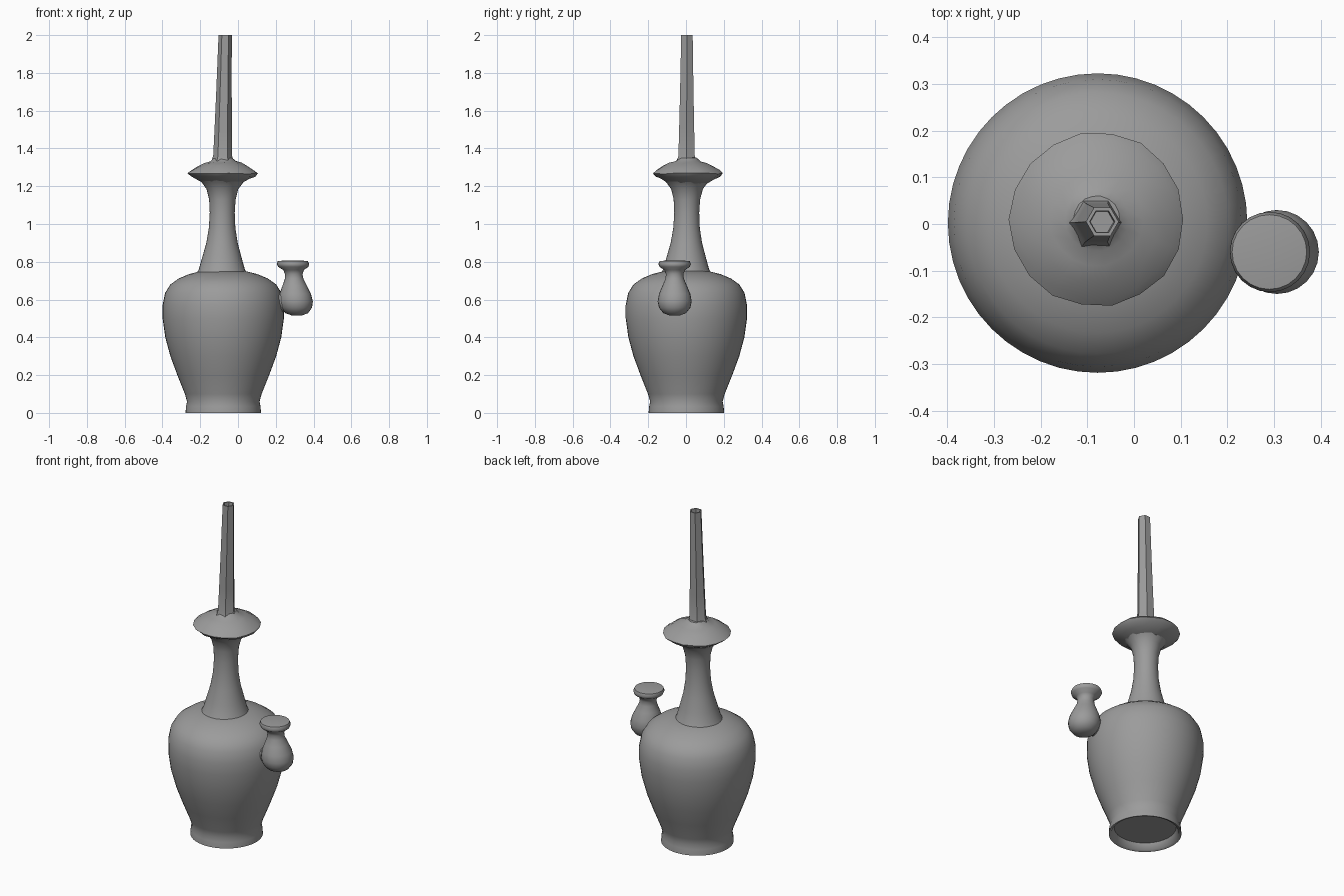
import bpy, math, random
from mathutils import Vector

random.seed(4)
cube = bpy.data.objects.get("Cube")
if cube:
    bpy.data.objects.remove(cube)

clay = bpy.data.materials.new("grey_clay")
clay.use_nodes = True
GREY = (0.33, 0.33, 0.33, 1)
clay.diffuse_color = GREY
clay.node_tree.nodes["Principled BSDF"].inputs["Base Color"].default_value = GREY


def lathe(name, profile, sides, base, lean=(0, 0), wobble=0.0, angle=50):
    """Revolve (radius, height) points; lean shifts the axis from first to last height."""
    lo = min(z for r, z in profile)
    span = max(z for r, z in profile) - lo
    verts, faces = [], []
    for r, z in profile:
        t = (z - lo) / span
        for i in range(sides):
            a = math.tau * i / sides
            rr = r * (1 + random.uniform(-wobble, wobble))
            verts.append((base[0] + lean[0] * t + rr * math.cos(a),
                          base[1] + lean[1] * t + rr * math.sin(a),
                          z + random.uniform(-wobble, wobble) * 0.2))
    for k in range(len(profile) - 1):
        for i in range(sides):
            j = (i + 1) % sides
            a, b = k * sides, (k + 1) * sides
            faces.append((a + i, a + j, b + j, b + i))
    faces.append(tuple(reversed(range(sides))))
    top = (len(profile) - 1) * sides
    faces.append(tuple(range(top, top + sides)))
    mesh = bpy.data.meshes.new(name)
    mesh.from_pydata(verts, [], faces)
    mesh.materials.append(clay)
    obj = bpy.data.objects.new(name, mesh)
    bpy.context.collection.objects.link(obj)
    bpy.ops.object.select_all(action="DESELECT")
    obj.select_set(True)
    bpy.context.view_layer.objects.active = obj
    bpy.ops.object.shade_smooth_by_angle(angle=math.radians(angle))
    return obj


AXIS = (-0.078, 0.002)

# Round-shouldered body with a recessed foot
lathe("body", [(0.17, 0.04), (0.185, 0.005), (0.2, 0), (0.197, 0.035), (0.192, 0.06),
               (0.203, 0.1), (0.243, 0.2), (0.28, 0.3), (0.307, 0.4), (0.321, 0.5),
               (0.321, 0.57), (0.308, 0.635), (0.28, 0.68), (0.235, 0.712),
               (0.18, 0.735), (0.12, 0.75)], 48, AXIS)

# Flared neck sitting on the shoulder
lathe("neck", [(0.135, 0.735), (0.122, 0.76), (0.105, 0.82), (0.083, 0.9), (0.07, 0.98),
               (0.066, 1.06), (0.07, 1.13), (0.084, 1.185), (0.11, 1.22), (0.13, 1.24)],
      32, (-0.086, 0.0), (0.004, 0.006))

# Wide flange with a thin, slightly uneven rim
lathe("flange", [(0.1, 1.215), (0.14, 1.238), (0.172, 1.252), (0.187, 1.268), (0.17, 1.283),
                 (0.135, 1.306), (0.1, 1.322), (0.068, 1.332), (0.05, 1.35)],
      18, (-0.08, 0.01), wobble=0.015, angle=40)

# Slim six-sided spout, open at the tip
lathe("spout", [(0.062, 1.325), (0.05, 1.36), (0.046, 1.5), (0.041, 1.7), (0.037, 1.9),
                (0.035, 2.0), (0.027, 2.0), (0.025, 1.97)], 6, (-0.082, 0.003), (0.014, 0.002))

# Small filling cup on the model's left shoulder
lathe("filling_cup", [(0.025, 0.515), (0.06, 0.528), (0.083, 0.557), (0.09, 0.59),
                      (0.083, 0.63), (0.064, 0.675), (0.049, 0.71), (0.046, 0.735),
                      (0.055, 0.757), (0.08, 0.773), (0.086, 0.788), (0.08, 0.803),
                      (0.045, 0.807)], 24, (0.312, -0.06), (-0.022, 0.0))

# Short bridge joining the cup to the body
bridge = lathe("cup_bridge", [(0.062, -0.06), (0.05, 0.0), (0.055, 0.07)], 16, (0, 0))
bridge.rotation_euler = Vector((1, -0.16, 0)).to_track_quat("Z", "Y").to_euler()
bridge.location = (0.245, -0.055, 0.585)
